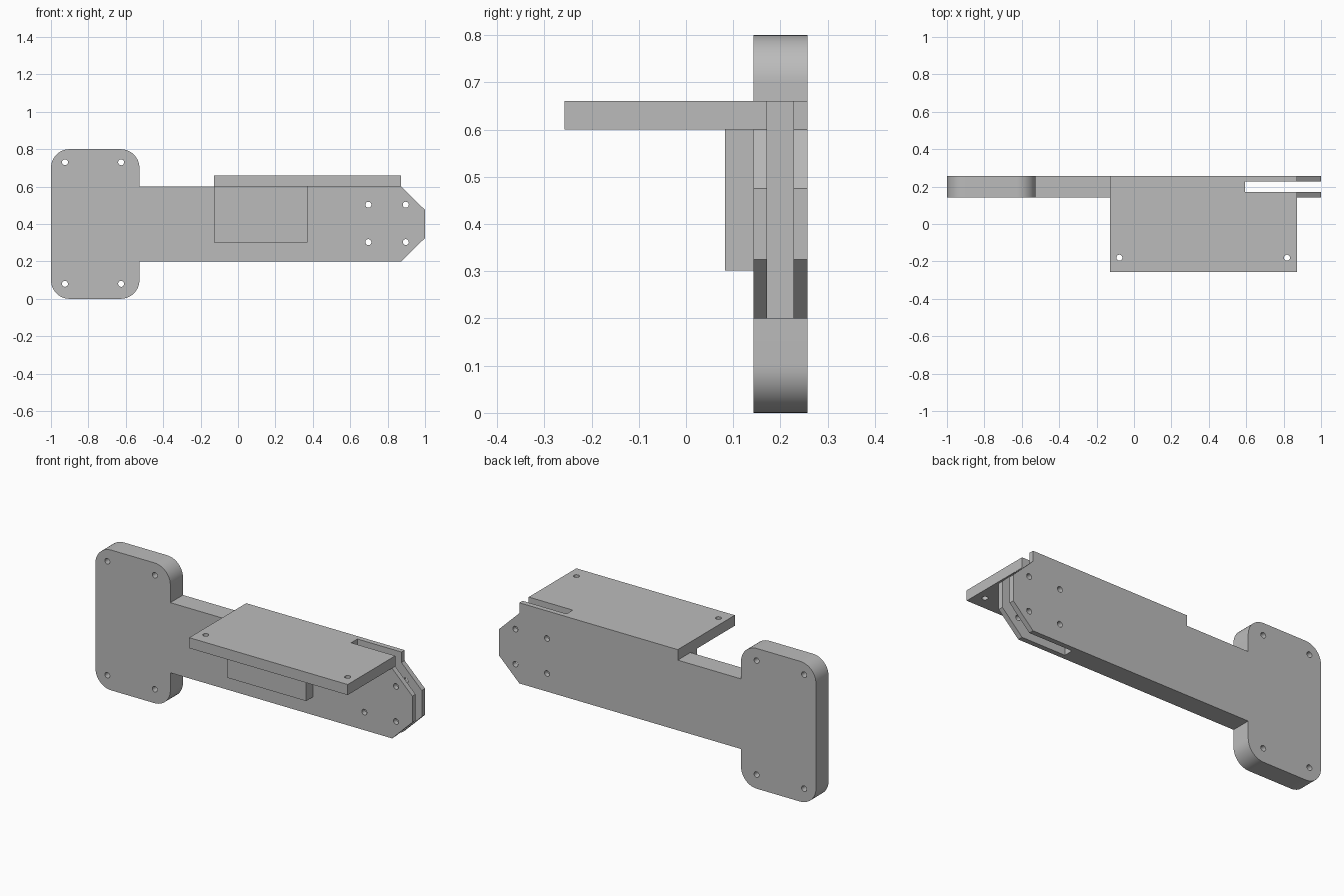
import bpy
import bmesh
from math import cos, sin, pi, radians
from mathutils import Matrix, Vector

cube = bpy.data.objects.get("Cube")
if cube:
    bpy.data.objects.remove(cube, do_unlink=True)

grey = bpy.data.materials.new("plain grey")
grey.use_nodes = True
grey.diffuse_color = (0.5, 0.5, 0.5, 1)
grey.node_tree.nodes["Principled BSDF"].inputs["Base Color"].default_value = (0.5, 0.5, 0.5, 1)

BACK, FRONT = 0.257, 0.143      # thickness limits of the arm
HOLE = 0.016


def finish(name, bm):
    bmesh.ops.recalc_face_normals(bm, faces=bm.faces)
    mesh = bpy.data.meshes.new(name)
    bm.to_mesh(mesh)
    bm.free()
    mesh.materials.append(grey)
    obj = bpy.data.objects.new(name, mesh)
    bpy.context.collection.objects.link(obj)
    return obj


def box(name, low, high):
    bm = bmesh.new()
    low, high = Vector(low), Vector(high)
    bmesh.ops.create_cube(bm, size=1, matrix=Matrix.Translation((low + high) / 2)
                          @ Matrix.Diagonal((*(high - low), 1)))
    return finish(name, bm)


def pin(center, axis):
    """Round cutter along the y or z axis."""
    bm = bmesh.new()
    turn = Matrix.Rotation(pi / 2, 4, 'X') if axis == 'Y' else Matrix()
    bmesh.ops.create_cone(bm, cap_ends=True, segments=24, radius1=HOLE, radius2=HOLE,
                          depth=0.3, matrix=Matrix.Translation(center) @ turn)
    return finish("hole_cutter", bm)


def cut(obj, cutters):
    bpy.context.view_layer.objects.active = obj
    for cutter in cutters:
        cutter.hide_render = True
        mod = obj.modifiers.new("cut", 'BOOLEAN')
        mod.operation, mod.solver, mod.object = 'DIFFERENCE', 'EXACT', cutter
        bpy.ops.object.modifier_apply(modifier=mod.name)
        bpy.data.objects.remove(cutter, do_unlink=True)


def corner(x, z, start, r=0.1, steps=12):
    """Quarter-circle arc about a rounded corner's centre."""
    return [(x + r * cos(start + pi / 2 * i / steps), z + r * sin(start + pi / 2 * i / steps))
            for i in range(steps + 1)]


def slot():
    return box("slot_cutter", (0.594, 0.172, -0.1), (1.2, 0.228, 1))


# Mounting flange and arm share one outline
outline = (corner(-0.9, 0.1, pi) + corner(-0.627, 0.1, -pi / 2)
           + [(-0.527, 0.2), (0.872, 0.2), (1, 0.325), (1, 0.475), (0.872, 0.6), (-0.527, 0.6)]
           + corner(-0.627, 0.7, 0) + corner(-0.9, 0.7, pi / 2))
bm = bmesh.new()
face = bm.faces.new([bm.verts.new((x, FRONT, z)) for x, z in outline])
ext = bmesh.ops.extrude_face_region(bm, geom=[face], use_keep_orig=True)
verts = [v for v in ext["geom"] if isinstance(v, bmesh.types.BMVert)]
bmesh.ops.translate(bm, verts=verts, vec=(0, BACK - FRONT, 0))
arm = finish("flanged_arm", bm)
holes = [pin((x, 0.2, z), 'Y') for x in (-0.925, -0.625) for z in (0.08, 0.73)]
holes += [pin((x, 0.2, z), 'Y') for x in (0.697, 0.897) for z in (0.303, 0.503)]
cut(arm, [slot()] + holes)

# Shelf plate on top of the arm
shelf = box("shelf_plate", (-0.128, -BACK, 0.6), (0.872, BACK, 0.66))
cut(shelf, [slot()] + [pin((x, -0.18, 0.63), 'Z') for x in (-0.078, 0.818)])

# Support block under the shelf
block = box("support_block", (-0.128, 0.083, 0.302), (0.372, FRONT, 0.6))

# Smooth the rounded corners and holes, keep edges sharp
bpy.ops.object.select_all(action='DESELECT')
for obj in (arm, shelf, block):
    obj.select_set(True)
bpy.context.view_layer.objects.active = arm
bpy.ops.object.shade_smooth_by_angle(angle=radians(30))
